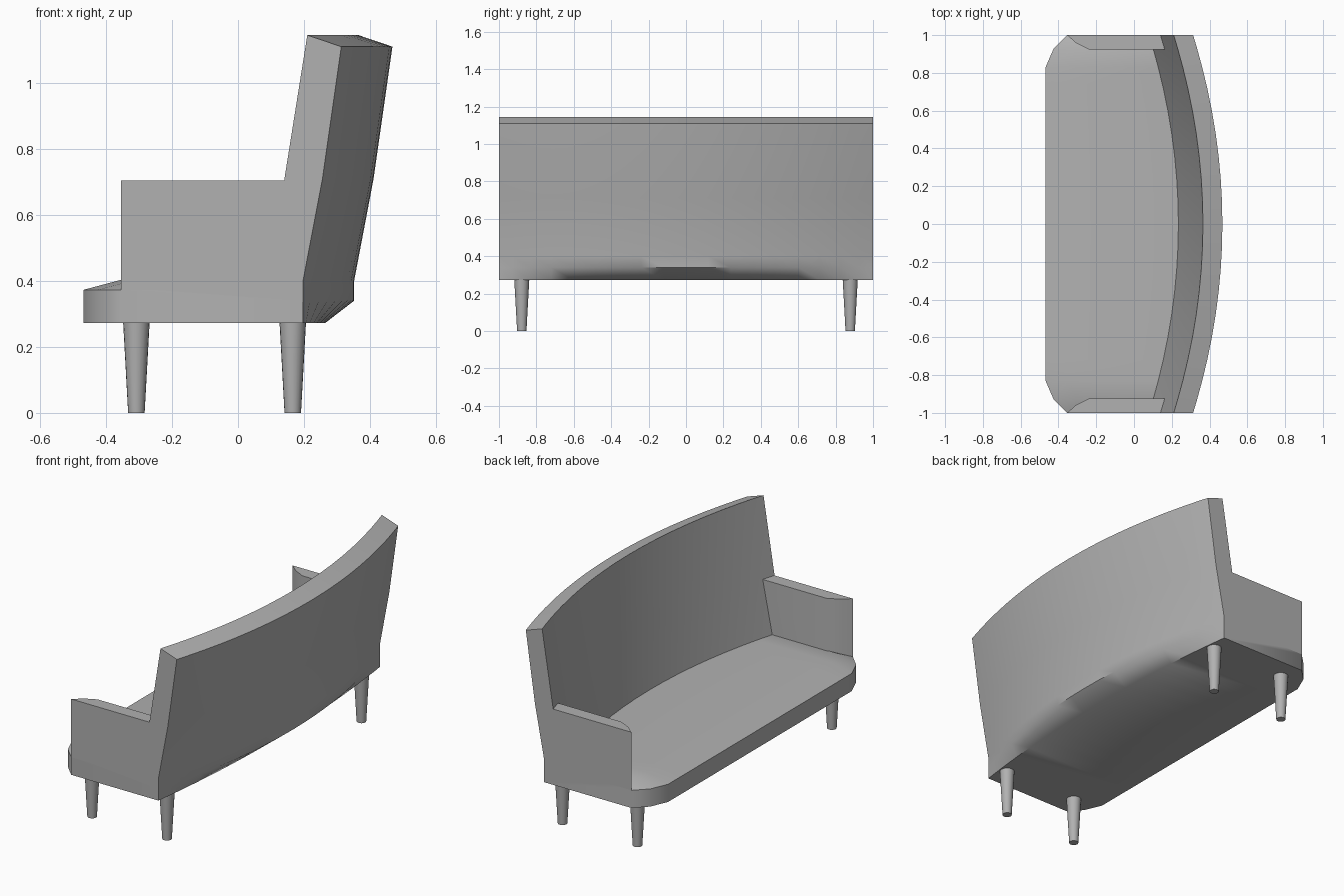
import bpy, bmesh, math

if "Cube" in bpy.data.objects:
    bpy.data.objects.remove(bpy.data.objects["Cube"])

# Mid-grey upholstery colour
grey = bpy.data.materials.new("grey")
grey.diffuse_color = (0.44, 0.44, 0.44, 1.0)
grey.use_nodes = True
grey.node_tree.nodes["Principled BSDF"].inputs["Base Color"].default_value = grey.diffuse_color


def finish(bm, name, mirror=False):
    """Turn a bmesh into a shaded object, optionally mirrored along the sofa's length."""
    bmesh.ops.recalc_face_normals(bm, faces=bm.faces)
    mesh = bpy.data.meshes.new(name)
    bm.to_mesh(mesh)
    bm.free()
    mesh.materials.append(grey)
    ob = bpy.data.objects.new(name, mesh)
    bpy.context.collection.objects.link(ob)
    if mirror:
        mod = ob.modifiers.new("Mirror", 'MIRROR')
        mod.use_axis = (False, True, False)
        mod.use_mirror_merge = False
    bpy.ops.object.select_all(action='DESELECT')
    ob.select_set(True)
    bpy.context.view_layer.objects.active = ob
    bpy.ops.object.shade_smooth_by_angle(angle=math.radians(50))
    return ob


def loft(sections):
    """Skin a list of closed sections and cap both ends."""
    bm = bmesh.new()
    rings = [[bm.verts.new(p) for p in s] for s in sections]
    n = len(rings[0])
    for a, b in zip(rings, rings[1:]):
        for i in range(n):
            j = (i + 1) % n
            bm.faces.new((a[i], a[j], b[j], b[i]))
    bm.faces.new(rings[0])
    bm.faces.new(rings[-1])
    return bm


# Seat and bowed back: one side profile swept along the length
FRONT = {0.83: -0.468, 0.93: -0.425, 1.0: -0.355}   # rounded seat corners
BASE = 0.272


def section(y):
    bow = 0.155 * (1 - y * y)
    front = FRONT.get(abs(y), -0.468)
    end = abs(y) == 1.0
    seat_z = 0.373 if end else 0.405
    seat_x = 0.073 if end else 0.08
    profile = [
        (front, BASE), (front, 0.373), (front + 0.12, seat_z),
        (seat_x + bow, seat_z), (0.14 + bow, 0.705), (0.21 + bow, 1.145),
        (0.313 + bow, 1.11), (0.256 + bow, 0.71), (0.197 + bow, 0.40),
        (0.197 + bow, 0.34), (0.197 + 0.43 * bow, BASE),
    ]
    return [(x, y, z) for x, z in profile]


half = [0.12, 0.24, 0.36, 0.48, 0.6, 0.72, 0.83, 0.93, 1.0]
stations = [-y for y in reversed(half)] + [0.0] + half
finish(loft([section(y) for y in stations]), "seat_and_back")

# Armrests: plan outline with a tapered front, rear edge leaning with the back
plan = [(-0.355, 1.0), (-0.305, 0.957), (-0.24, 0.925)]
bottom = [(x, y, 0.373) for x, y in plan] + [(0.10, 0.925, 0.373), (0.073, 1.0, 0.373)]
top = [(x, y, 0.705) for x, y in plan] + [(0.17, 0.925, 0.705), (0.14, 1.0, 0.705)]
finish(loft([bottom, top]), "armrests", mirror=True)

# Tapered round legs
for name, x in (("front_legs", -0.308), ("back_legs", 0.166)):
    rings = [[(x + r * math.cos(math.tau * i / 20), 0.878 + r * math.sin(math.tau * i / 20), z)
              for i in range(20)] for r, z in ((0.025, 0.0), (0.04, BASE))]
    finish(loft(rings), name, mirror=True)
